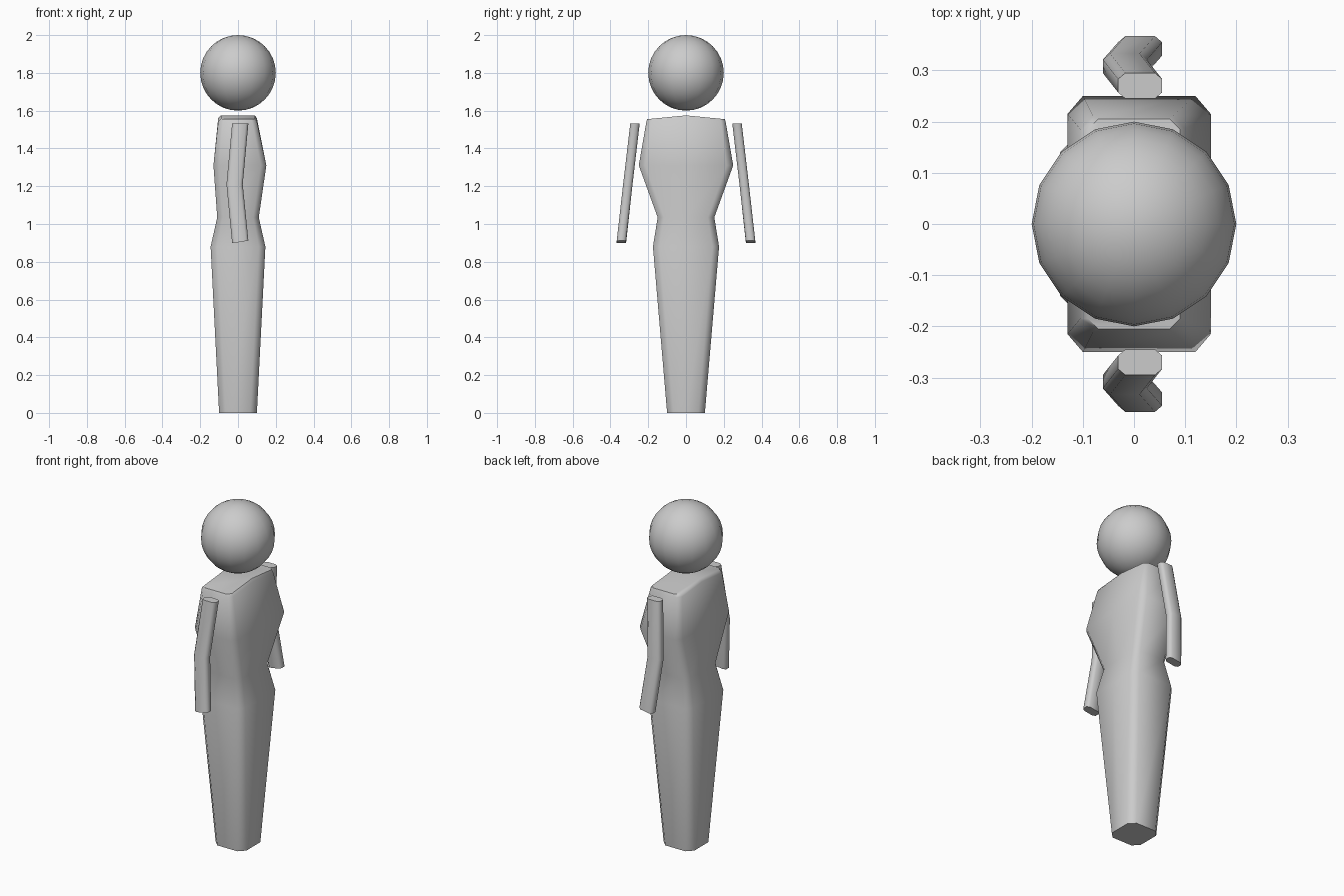
import bpy, bmesh, math

if "Cube" in bpy.data.objects:
    bpy.data.objects.remove(bpy.data.objects["Cube"])


def octagon(x0, x1, y0, y1, cx, cy, z, tilt=0, crown=0):
    """Chamfered rectangle with extra middle points on the two x sides."""
    ym = (y0 + y1) / 2
    pts = [(x1, ym), (x1, y1 - cy), (x1 - cx, y1), (x0 + cx, y1), (x0, y1 - cy),
           (x0, ym), (x0, y0 + cy), (x0 + cx, y0), (x1 - cx, y0), (x1, y0 + cy)]
    return [(x, y, z + tilt * (x - (x0 + x1) / 2)
             + crown * (1 - abs(y - ym) / (y1 - ym))) for x, y in pts]


def loft(name, rings):
    """Skin a stack of rings; each cap is split along its middle line."""
    bm = bmesh.new()
    vs = [[bm.verts.new(p) for p in r] for r in rings]
    n = len(vs[0])
    for a, b in zip(vs, vs[1:]):
        for i in range(n):
            j = (i + 1) % n
            bm.faces.new((a[i], a[j], b[j], b[i]))
    for ring in (vs[0], vs[-1]):
        bm.faces.new(ring[:6])
        bm.faces.new(ring[5:] + ring[:1])
    bmesh.ops.recalc_face_normals(bm, faces=bm.faces)
    me = bpy.data.meshes.new(name)
    bm.to_mesh(me)
    bm.free()
    ob = bpy.data.objects.new(name, me)
    bpy.context.collection.objects.link(ob)
    smooth(ob, 50)
    return ob


def smooth(ob, angle):
    bpy.ops.object.select_all(action='DESELECT')
    ob.select_set(True)
    bpy.context.view_layer.objects.active = ob
    bpy.ops.object.shade_smooth_by_angle(angle=math.radians(angle))


# Body: foot, hip, waist, chest, shoulder, crowned top
# (x0, x1, half y, chamfer x, chamfer y, z, crown)
sections = [(-0.10, 0.10, 0.10, 0.035, 0.035, 0.0, 0),
            (-0.145, 0.145, 0.175, 0.035, 0.035, 0.88, 0),
            (-0.11, 0.11, 0.15, 0.03, 0.035, 1.035, 0),
            (-0.13, 0.15, 0.25, 0.03, 0.035, 1.31, 0),
            (-0.105, 0.10, 0.21, 0.025, 0.025, 1.54, 0.02),
            (-0.09, 0.09, 0.205, 0.02, 0.02, 1.555, 0.02)]
loft("body", [octagon(x0, x1, -h, h, cx, cy, z, crown=c)
              for x0, x1, h, cx, cy, z, c in sections])

# Arms: slightly bent at the elbow, one per side (centre x, centre y, z, end tilt)
for side, label in ((1, "left"), (-1, "right")):
    rings = []
    for x, y, z, tilt in ((0.012, 0.342, 0.905, 0.16), (-0.018, 0.308, 1.21, 0),
                          (0.012, 0.27, 1.532, 0)):
        rings.append(octagon(x - 0.043, x + 0.043, side * y - 0.025,
                             side * y + 0.025, 0.014, 0.012, z, tilt))
    loft(label + "_arm", rings)

# Head
bpy.ops.mesh.primitive_uv_sphere_add(segments=16, ring_count=16, radius=0.2,
                                     location=(0, 0, 1.8))
head = bpy.context.object
head.name = "head"
smooth(head, 60)
